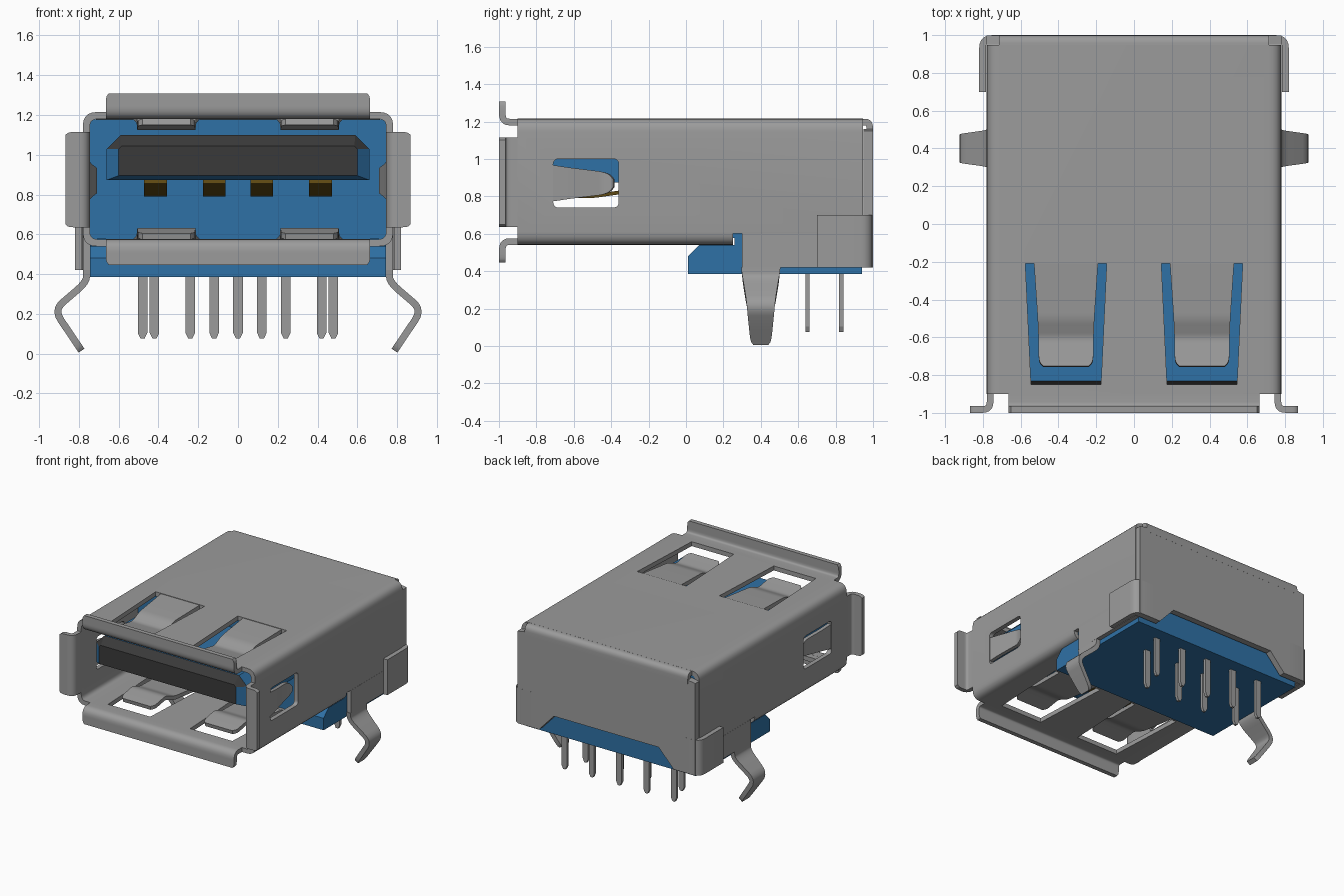
import bpy, bmesh, math
from mathutils import Vector

if "Cube" in bpy.data.objects:
    bpy.data.objects.remove(bpy.data.objects["Cube"])


def material(name, rgb):
    m = bpy.data.materials.new(name)
    m.use_nodes = True
    m.diffuse_color = (*rgb, 1)
    bsdf = m.node_tree.nodes["Principled BSDF"]
    bsdf.inputs["Base Color"].default_value = (*rgb, 1)
    return m


STEEL = material("steel grey", (0.33, 0.33, 0.33))
BLUE = material("blue plastic", (0.028, 0.165, 0.38))
DARK = material("dark tip", (0.042, 0.042, 0.042))
GOLD = material("contact gold", (0.11, 0.065, 0.006))

T = 0.035            # sheet thickness
MID = 1.755          # twice the mid height of the shell opening


def place(axis, a, b, t):
    return {"x": (t, a, b), "y": (a, t, b), "z": (a, b, t)}[axis]


def rounded(points, r, closed=False, steps=5):
    """Round the corners of a path; extra values per point are blended."""
    pts = [Vector(p) for p in points]
    out = []
    for i, p in enumerate(pts):
        if not closed and i in (0, len(pts) - 1):
            out.append(p)
            continue
        before, after = pts[i - 1] - p, pts[(i + 1) % len(pts)] - p
        s = p + before * min(r / before.length, 0.45)
        e = p + after * min(r / after.length, 0.45)
        for k in range(steps + 1):
            f = k / steps
            out.append(s * (1 - f) ** 2 + p * 2 * f * (1 - f) + e * f * f)
    return out


def finish(name, bm, mats):
    bmesh.ops.recalc_face_normals(bm, faces=bm.faces)
    mesh = bpy.data.meshes.new(name)
    bm.to_mesh(mesh)
    bm.free()
    for m in mats:
        mesh.materials.append(m)
    ob = bpy.data.objects.new(name, mesh)
    bpy.context.collection.objects.link(ob)
    return ob


def activate(ob):
    bpy.ops.object.select_all(action="DESELECT")
    ob.select_set(True)
    bpy.context.view_layer.objects.active = ob


def smooth(ob):
    activate(ob)
    bpy.ops.object.shade_smooth_by_angle(angle=math.radians(35))


def loft(name, sections, axis, mat):
    """Join outlines, each given with its position along the axis."""
    bm = bmesh.new()
    rings = [[bm.verts.new(place(axis, p[0], p[1], t)) for p in line]
             for line, t in sections]
    n = len(rings[0])
    for r0, r1 in zip(rings, rings[1:]):
        for i in range(n):
            bm.faces.new((r0[i], r0[(i + 1) % n], r1[(i + 1) % n], r1[i]))
    bm.faces.new(rings[0])
    bm.faces.new(rings[-1])
    return finish(name, bm, [mat])


def prism(name, outline, axis, lo, hi, mat):
    return loft(name, [(outline, lo), (outline, hi)], axis, mat)


def rect(a0, a1, b0, b1):
    return [(a0, b0), (a1, b0), (a1, b1), (a0, b1)]


def strip(name, path, axis, centre, r=0.04, thick=T, mat=STEEL):
    """Bent sheet metal: path points are (a, b, half width)."""
    bm = bmesh.new()
    rows = [[bm.verts.new(place(axis, a, b, centre + s * w)) for s in (-1, 1)]
            for a, b, w in rounded(path, r)]
    for p, q in zip(rows, rows[1:]):
        bm.faces.new((p[0], p[1], q[1], q[0]))
    ob = finish(name, bm, [mat])
    mod = ob.modifiers.new("thickness", "SOLIDIFY")
    mod.thickness, mod.offset, mod.use_even_offset = thick, 0, True
    activate(ob)
    bpy.ops.object.modifier_apply(modifier=mod.name)
    smooth(ob)
    return ob


def cut(ob, cutters):
    for c in cutters:
        c.hide_render = True
        mod = ob.modifiers.new("cut", "BOOLEAN")
        mod.object, mod.operation, mod.solver = c, "DIFFERENCE", "EXACT"
        activate(ob)
        bpy.ops.object.modifier_apply(modifier=mod.name)
        bpy.data.objects.remove(c)


# Shell tube with spring windows and an open underside at the rear
outer = rounded(rect(-0.78, 0.78, 0.54, 1.215), 0.07, True)
inner = rounded(rect(-0.745, 0.745, 0.575, 1.18), 0.04, True)
shell = prism("shell", outer, "y", -0.9, 0.947, STEEL)
cutters = [prism("cutter", inner, "y", -1.2, 1.2, STEEL),
           prism("cutter", rect(0.25, 1.2, 0.3, 0.6), "x", -1, 1, STEEL),
           prism("cutter", rounded(rect(-0.71, -0.36, 0.74, 1.0), 0.03, True),
                 "x", -1, 1, STEEL)]
for c in (-0.36, 0.36):
    window = [(c - 0.215, -0.21), (c - 0.185, -0.85), (c + 0.185, -0.85), (c + 0.215, -0.21)]
    cutters.append(prism("cutter", window, "z", 0.2, 1.5, STEEL))
cut(shell, cutters)
smooth(shell)

# Flared lips and leaf springs, above and below
for label, flip in (("top", False), ("bottom", True)):
    def height(z):
        return MID - z if flip else z
    lip = [(-0.895, 1.197, 0.665), (-0.982, 1.197, 0.665),
           (-0.982, 1.29, 0.665), (-0.982, 1.308, 0.65)]
    strip(label + "_lip", [(y, height(z), w) for y, z, w in lip], "x", 0, 0.07)
    leaf = [(-0.2, 1.197, 0.17), (-0.5, 1.175, 0.15), (-0.6, 1.135, 0.146),
            (-0.73, 1.16, 0.144), (-0.755, 1.165, 0.12)]
    for side, c in (("right", -0.36), ("left", 0.36)):
        strip(f"{label}_{side}_spring", [(y, height(z), w) for y, z, w in leaf],
              "x", c, 0.03, 0.03)

# Parts repeated on both sides
for side, s in (("right", -1), ("left", 1)):
    lip = [(0.762, -0.895, 0.24), (0.762, -0.982, 0.24),
           (0.85, -0.982, 0.24), (0.868, -0.982, 0.225)]
    strip(side + "_lip", [(s * x, y, w) for x, y, w in lip], "z", 0.875, 0.07)
    spring = [(0.762, -0.72, 0.098), (0.75, -0.62, 0.083), (0.722, -0.45, 0.062),
              (0.728, -0.41, 0.05), (0.735, -0.385, 0.02)]
    strip(side + "_spring", [(s * x, y, w) for x, y, w in spring], "z", 0.87, 0.02, 0.03)
    prism(side + "_lower_wall", rect(0.3, 0.947, 0.42, 0.6), "x", s * 0.745, s * 0.78, STEEL)
    leg = [(0.762, 0.42, 0.105), (0.762, 0.36, 0.098), (0.925, 0.22, 0.075),
           (0.80, 0.035, 0.056), (0.787, 0.015, 0.04)]
    strip(side + "_leg", [(s * x, z, w) for x, z, w in leg], "y", 0.4, 0.06)
    tab = [(0.64, 0.982, 0.14), (0.802, 0.982, 0.14), (0.802, 0.7, 0.14)]
    strip(side + "_rear_tab", [(s * x, y, w) for x, y, w in tab], "z", 0.56, 0.05)

# Rear panel with trapezoid notch, and the bend joining it to the top
panel = [(-0.78, 0.42), (-0.59, 0.42), (-0.46, 0.56), (0.46, 0.56), (0.59, 0.42),
         (0.78, 0.42), (0.78, 1.15), (0.72, 1.16), (-0.72, 1.16), (-0.78, 1.15)]
prism("rear_panel", panel, "y", 0.95, 0.999, STEEL)
strip("rear_bend", [(0.93, 1.197, 0.715), (0.982, 1.197, 0.715), (0.982, 1.13, 0.715)],
      "x", 0, 0.045)

# Plastic body
prism("housing", rect(-0.743, 0.743, 0.577, 1.178), "y", -0.19, 0.944, BLUE)
base = [(0.01, 0.385), (0.94, 0.385), (0.94, 0.58), (0.26, 0.58),
        (0.26, 0.54), (0.07, 0.54), (0.01, 0.48)]
prism("base", base, "x", -0.744, 0.744, BLUE)


# Tongue with dark bevelled tip
def tongue_outline(w, z0, z1, c):
    return [(-w, z0), (w, z0), (w, z1 - c), (w - c, z1), (c - w, z1), (-w, z1 - c)]


big = tongue_outline(0.66, 0.873, 1.10, 0.07)
tongue = loft("tongue", [(tongue_outline(0.6, 0.895, 1.045, 0.015), -0.885),
                         (big, -0.83), (big, -0.15)], "y", BLUE)
tongue.data.materials.append(DARK)
for f in tongue.data.polygons:
    n = f.normal
    if n.y < -0.2 and n.z > -0.2 and (abs(n.x) < 0.5 or n.z > 0.3):
        f.material_index = 1

# Contacts under the tongue
for i, x in enumerate((-0.415, -0.12, 0.12, 0.415)):
    contact = [(-0.15, 0.85, 0.057), (-0.5, 0.80, 0.057), (-0.6, 0.80, 0.057), (-0.7, 0.865, 0.057)]
    strip(f"contact_{i + 1}", contact, "x", x, 0.04, 0.02, GOLD)

# Solder pins in two rows
rows = (("front", 0.65, (-0.42, -0.12, 0.12, 0.42)),
        ("rear", 0.83, (-0.48, -0.24, 0, 0.24, 0.48)))
for label, y, xs in rows:
    for i, x in enumerate(xs):
        shape = [(x - 0.024, 0.4), (x - 0.024, 0.105), (x - 0.01, 0.075),
                 (x + 0.01, 0.075), (x + 0.024, 0.105), (x + 0.024, 0.4)]
        prism(f"{label}_pin_{i + 1}", shape, "y", y - 0.011, y + 0.011, STEEL)
